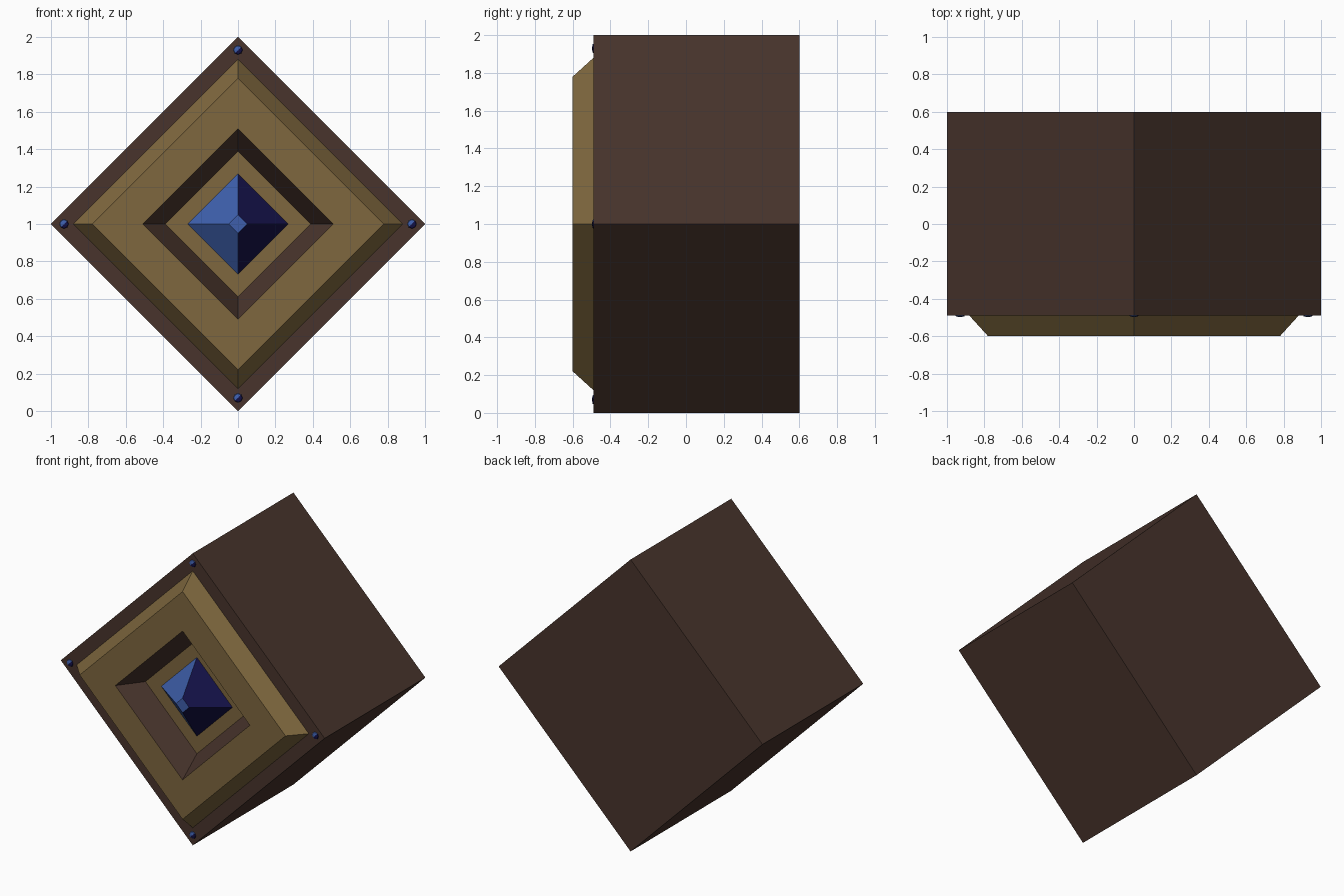
import bpy, bmesh, math

if "Cube" in bpy.data.objects:
    bpy.data.objects.remove(bpy.data.objects["Cube"])


def material(name, srgb):
    m = bpy.data.materials.new(name)
    lin = [((c / 255 + 0.055) / 1.055) ** 2.4 for c in srgb]
    m.diffuse_color = (*lin, 1)
    m.use_nodes = True
    m.node_tree.nodes["Principled BSDF"].inputs["Base Color"].default_value = m.diffuse_color
    return m


BROWN = material("dark brown", (72, 52, 44))
GOLD = material("dull gold", (126, 103, 62))
BLUE = material("gem blue", (62, 95, 172))
NAVY = material("gem navy", (20, 17, 72))


def loft(name, rings, mats, sides=4, centre=(0, 1), back=False, front=False, rule=None):
    """Join rings of (radius, y), listed back/outside to front/inside, facing -y."""
    bm = bmesh.new()
    loops = []
    for r, y in rings:
        loops.append([bm.verts.new((centre[0] + r * math.cos(2 * math.pi * i / sides), y,
                                    centre[1] + r * math.sin(2 * math.pi * i / sides)))
                      for i in range(sides)])
    for a, b in zip(loops, loops[1:]):
        for i in range(sides):
            j = (i + 1) % sides
            bm.faces.new((a[i], a[j], b[j], b[i]))
    if back:
        bm.faces.new(loops[0][::-1])
    if front:
        bm.faces.new(loops[-1])
    if rule:
        for f in bm.faces:
            c = f.calc_center_median()
            f.material_index = rule(c.x - centre[0], c.z - centre[1])
    me = bpy.data.meshes.new(name)
    bm.to_mesh(me)
    bm.free()
    for m in mats:
        me.materials.append(m)
    ob = bpy.data.objects.new(name, me)
    bpy.context.collection.objects.link(ob)
    return ob


# Diamond block, open behind the frame
loft("block", [(1, 0.6), (1, -0.49), (0.88, -0.49)], [BROWN], back=True)
# Raised bevelled frame
loft("frame", [(0.88, -0.49), (0.78, -0.6), (0.51, -0.6)], [GOLD])
# Sloping recess and its floor
loft("recess", [(0.51, -0.6), (0.39, -0.445)], [BROWN])
loft("recess_floor", [(0.39, -0.445), (0.27, -0.445)], [GOLD])
# Gem: left half and tip blue, right half navy
loft("gem", [(0.27, -0.445), (0.05, -0.6)], [BLUE, NAVY], front=True,
     rule=lambda x, z: int(x > 0.01))
# Small corner studs, navy towards the lower right
for n, (x, z) in enumerate([(0.93, 1), (0, 1.93), (-0.93, 1), (0, 0.07)]):
    loft(f"corner_stud_{n + 1}", [(0.026, -0.488), (0.022, -0.494), (0.002, -0.498)],
         [BLUE, NAVY], sides=8, centre=(x, z), front=True,
         rule=lambda dx, dz: int(dx - dz > 0.005))
